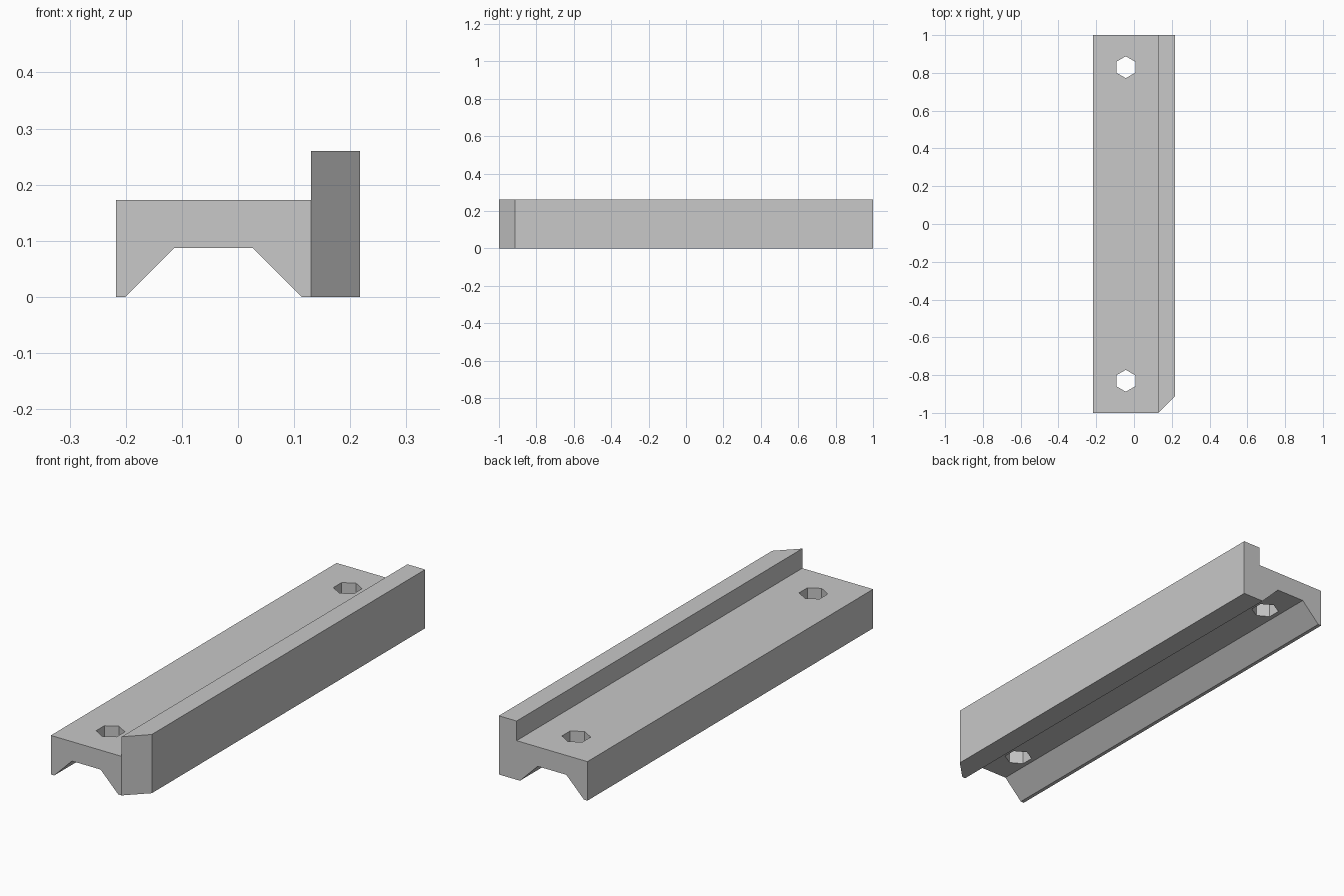
import bpy
import bmesh
from math import pi
from mathutils import Matrix

default = bpy.data.objects.get("Cube")
if default:
    bpy.data.objects.remove(default, do_unlink=True)

HALF_LENGTH = 1.0
HALF_WIDTH = 0.217
WALL_X = 0.13        # inner face of the raised fence
DECK_Z = 0.173
FENCE_Z = 0.26
CHANNEL_X = -0.0435  # centre line of the channel and holes
CHANNEL_Z = 0.087
HOLE_Y = 0.83

# Grey material
grey = bpy.data.materials.new("plain grey")
grey.use_nodes = True
grey.diffuse_color = (0.58, 0.58, 0.58, 1)
grey.node_tree.nodes["Principled BSDF"].inputs["Base Color"].default_value = grey.diffuse_color


def finish(bm, name):
    bmesh.ops.recalc_face_normals(bm, faces=bm.faces)
    mesh = bpy.data.meshes.new(name)
    bm.to_mesh(mesh)
    bm.free()
    mesh.materials.append(grey)
    obj = bpy.data.objects.new(name, mesh)
    bpy.context.collection.objects.link(obj)
    return obj


# Rail: cross-section with a fence and a trapezoid channel, extruded along y
profile = [
    (-HALF_WIDTH, 0), (CHANNEL_X - 0.157, 0),
    (CHANNEL_X - 0.07, CHANNEL_Z), (CHANNEL_X + 0.07, CHANNEL_Z),
    (CHANNEL_X + 0.157, 0), (HALF_WIDTH, 0),
    (HALF_WIDTH, FENCE_Z), (WALL_X, FENCE_Z),
    (WALL_X, DECK_Z), (-HALF_WIDTH, DECK_Z),
]
bm = bmesh.new()
section = bm.faces.new([bm.verts.new((x, -HALF_LENGTH, z)) for x, z in profile])
extruded = bmesh.ops.extrude_face_region(bm, geom=[section], use_keep_orig=True)
far_verts = [v for v in extruded["geom"] if isinstance(v, bmesh.types.BMVert)]
bmesh.ops.translate(bm, verts=far_verts, vec=(0, 2 * HALF_LENGTH, 0))

# Slanted front end of the fence
cut = bmesh.ops.bisect_plane(
    bm, geom=bm.verts[:] + bm.edges[:] + bm.faces[:], dist=1e-5,
    plane_co=(WALL_X, -HALF_LENGTH, 0), plane_no=(1, -1, 0), clear_outer=True)
bmesh.ops.holes_fill(bm, edges=[e for e in bm.edges if e.is_boundary], sides=0)
rail = finish(bm, "fence_rail")

# Hexagonal bolt holes near both ends
bm = bmesh.new()
for side in (-1, 1):
    place = Matrix.Translation((CHANNEL_X, side * HOLE_Y, 0.13)) @ Matrix.Rotation(pi / 6, 4, "Z")
    hexagon = bmesh.ops.create_cone(bm, cap_ends=True, segments=6, radius1=0.058,
                                    radius2=0.058, depth=0.3)
    bmesh.ops.transform(bm, matrix=place, verts=hexagon["verts"])
    # Turn a corner towards the end of the rail
    ys = [v.co.y for v in hexagon["verts"]]
    if max(ys) - min(ys) < 0.11:
        bmesh.ops.rotate(bm, verts=hexagon["verts"], cent=place.translation,
                         matrix=Matrix.Rotation(pi / 6, 3, "Z"))
cutter = finish(bm, "bolt_hole_cutter")
cutter.hide_render = True

holes = rail.modifiers.new("bolt holes", "BOOLEAN")
holes.operation = "DIFFERENCE"
holes.solver = "EXACT"
holes.object = cutter
bpy.context.view_layer.objects.active = rail
bpy.ops.object.modifier_apply(modifier=holes.name)
bpy.data.objects.remove(cutter, do_unlink=True)
